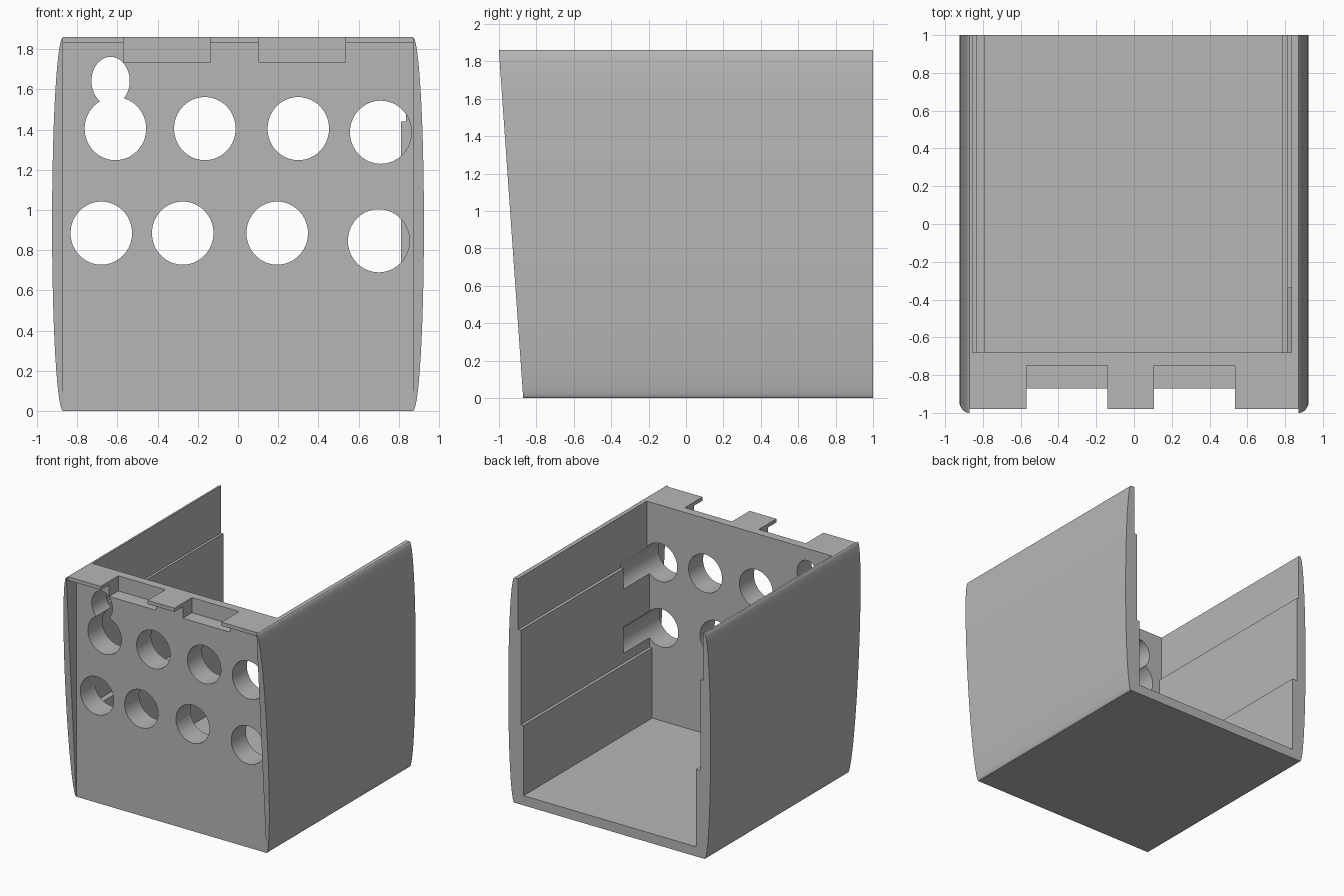
import bpy, bmesh, math
from mathutils import Vector

cube = bpy.data.objects.get("Cube")
if cube:
    bpy.data.objects.remove(cube, do_unlink=True)

GREY = (0.47, 0.47, 0.47, 1)
mat = bpy.data.materials.new("plain grey")
mat.use_nodes = True
mat.diffuse_color = GREY
mat.node_tree.nodes["Principled BSDF"].inputs["Base Color"].default_value = GREY

HEIGHT, HALF, BULGE = 1.86, 0.87, 0.055
FRONT, INNER, BACK = -0.87, -0.68, 1.0


def prism(name, outline, y0, y1):
    """Extrude an (x, z) outline along y; y0 may be a function of z."""
    start = y0 if callable(y0) else (lambda z: y0)
    bm = bmesh.new()
    near = [bm.verts.new((x, start(z), z)) for x, z in outline]
    far = [bm.verts.new((x, y1, z)) for x, z in outline]
    bm.faces.new(near)
    bm.faces.new(far[::-1])
    for i in range(len(outline)):
        j = (i + 1) % len(outline)
        bm.faces.new((near[j], near[i], far[i], far[j]))
    bmesh.ops.recalc_face_normals(bm, faces=bm.faces)
    mesh = bpy.data.meshes.new(name)
    bm.to_mesh(mesh)
    bm.free()
    mesh.materials.append(mat)
    ob = bpy.data.objects.new(name, mesh)
    bpy.context.collection.objects.link(ob)
    return ob


def rect(x0, x1, z0, z1):
    return [(x0, z0), (x1, z0), (x1, z1), (x0, z1)]


def ellipse(cx, cz, rx, rz, n=64):
    return [(cx + rx * math.cos(math.tau * i / n), cz + rz * math.sin(math.tau * i / n))
            for i in range(n)]


def side_arc(side, n=40):
    """Bulging side, bottom to top."""
    return [(side * (HALF + BULGE * math.sin(math.pi * i / n)),
             HEIGHT / 2 * (1 - math.cos(math.pi * i / n))) for i in range(n + 1)]


def activate(ob):
    bpy.ops.object.select_all(action="DESELECT")
    ob.select_set(True)
    bpy.context.view_layer.objects.active = ob


def cut(ob, cutter):
    mod = ob.modifiers.new("cut", "BOOLEAN")
    mod.operation, mod.solver, mod.object = "DIFFERENCE", "EXACT", cutter
    activate(ob)
    bpy.ops.object.modifier_apply(modifier=mod.name)
    bpy.data.objects.remove(cutter, do_unlink=True)


# Case body with bulging sides
body = prism("case_body", side_arc(1) + side_arc(-1)[::-1], FRONT, BACK)

# Cavity open at the top and back, with stepped side walls
cavity = [(0.835, 2), (0.835, 1.44), (0.81, 1.44), (0.81, 0.66), (0.785, 0.66), (0.785, 0.08),
          (-0.79, 0.08), (-0.79, 0.72), (-0.835, 0.72), (-0.835, 1.47), (-0.855, 1.47), (-0.855, 2)]
cut(body, prism("cavity_cutter", cavity, INNER, 1.2))

# Round front openings; the last of each row runs on into the side wall
for cx, cz, end in [(-0.61, 1.405, -0.6), (-0.165, 1.405, -0.6), (0.3, 1.405, -0.6),
                    (0.71, 1.387, -0.34), (-0.68, 0.885, -0.6), (-0.275, 0.885, -0.6),
                    (0.195, 0.885, -0.6), (0.7, 0.847, -0.34)]:
    cut(body, prism("hole_cutter", ellipse(cx, cz, 0.153, 0.157), -1.2, end))
cut(body, prism("keyhole_cutter", ellipse(-0.634, 1.642, 0.095, 0.12), -1.2, -0.6))

# Notches in the top of the front panel
NOTCHES = [(-0.57, -0.14), (0.105, 0.535)]
for x0, x1 in NOTCHES:
    cut(body, prism("notch_cutter", rect(x0, x1, 1.735, 2), -1.2, -0.75))

parts = [body]

# Thin lip tabs along the top front edge
edges = [-HALF] + [x for pair in NOTCHES for x in pair] + [HALF]
for x0, x1 in zip(edges[::2], edges[1::2]):
    parts.append(prism("top_lip_tab", rect(x0, x1, 1.83, HEIGHT), -0.98, FRONT))

# Slanted side cheeks standing ahead of the front panel
for side, name in ((1, "left_cheek"), (-1, "right_cheek")):
    parts.append(prism(name, side_arc(side), lambda z: FRONT - 0.13 * z / HEIGHT - 0.0005, FRONT))

for ob in parts:
    activate(ob)
    bpy.ops.object.shade_smooth_by_angle(angle=math.radians(30))
